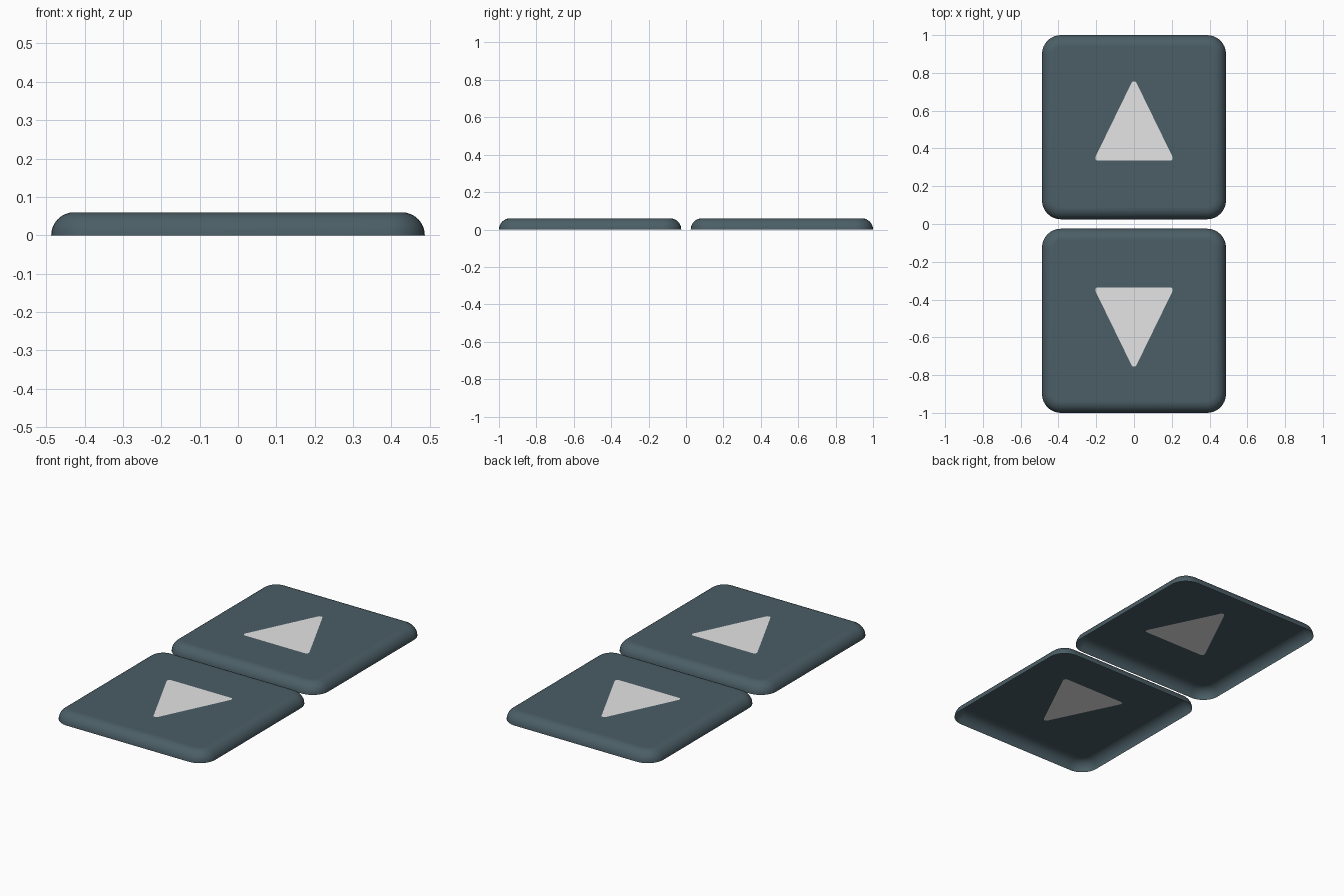
import bpy, bmesh, math
from mathutils import Vector

if "Cube" in bpy.data.objects:
    bpy.data.objects.remove(bpy.data.objects["Cube"])

HALF_W, Y0, Y1, HEIGHT = 0.487, 0.025, 1.0, 0.06
CORNER = 0.10


def material(name, rgb):
    m = bpy.data.materials.new(name)
    m.diffuse_color = (*rgb, 1)
    m.use_nodes = True
    m.node_tree.nodes["Principled BSDF"].inputs["Base Color"].default_value = m.diffuse_color
    return m


def rounded(centres, r, steps):
    """Counter-clockwise outline: convex polygon grown by r with round corners."""
    pts, n = [], len(centres)
    for i in range(n):
        p, c, q = (Vector(centres[(i + k) % n]) for k in (-1, 0, 1))
        a0 = math.atan2(-(c - p).x, (c - p).y)
        a1 = math.atan2(-(q - c).x, (q - c).y)
        while a1 < a0:
            a1 += 2 * math.pi
        for k in range(steps + 1):
            a = a0 + (a1 - a0) * k / steps
            pts.append((c.x + r * math.cos(a), c.y + r * math.sin(a)))
    return pts


def loop_edges(bm, verts):
    return [bm.edges.get((a, b)) or bm.edges.new((a, b))
            for a, b in zip(verts, verts[1:] + verts[:1])]


tile_mat = material("slate", (0.070, 0.112, 0.133))
arrow_mat = material("light grey", (0.78, 0.78, 0.78))

bm = bmesh.new()

# Rounded rim: quarter-circle section, open underneath
x, ya, yb = HALF_W - CORNER, Y0 + CORNER, Y1 - CORNER
corners = [(-x, ya), (x, ya), (x, yb), (-x, yb)]
section = [(HEIGHT * (1 - math.cos(t)), HEIGHT * math.sin(t))
           for t in (math.pi / 2 * k / 8 for k in range(9))]
section.append((HEIGHT + 0.004, HEIGHT))
rings = [[bm.verts.new((px, py, z)) for px, py in rounded(corners, CORNER - inset, 8)]
         for inset, z in section]
for lo, hi in zip(rings, rings[1:]):
    n = len(lo)
    for i in range(n):
        j = (i + 1) % n
        bm.faces.new((lo[i], lo[j], hi[j], hi[i]))

# Flat top with the arrow cut in as its own face
arrow = [bm.verts.new((px, py, HEIGHT)) for px, py in
         rounded([(-0.19, 0.35), (0.19, 0.35), (0, 0.74)], 0.015, 4)]
edges = loop_edges(bm, rings[-1]) + loop_edges(bm, arrow)
bmesh.ops.triangle_fill(bm, use_beauty=True, edges=edges, normal=(0, 0, 1))
arrow_set = set(arrow)
inside = [f for f in bm.faces if all(v in arrow_set for v in f.verts)]
if inside:
    bmesh.ops.delete(bm, geom=inside, context='FACES_ONLY')
bm.faces.new(arrow).material_index = 1
bm.normal_update()
for f in bm.faces:
    if f.normal.z < -0.5:
        f.normal_flip()
    f.smooth = True

mesh = bpy.data.meshes.new("button")
bm.to_mesh(mesh)
bm.free()
mesh.materials.append(tile_mat)
mesh.materials.append(arrow_mat)

# Two buttons: the second is the first turned half round
for name, turn in (("up_button", 0), ("down_button", math.pi)):
    ob = bpy.data.objects.new(name, mesh)
    ob.rotation_euler.z = turn
    bpy.context.collection.objects.link(ob)
